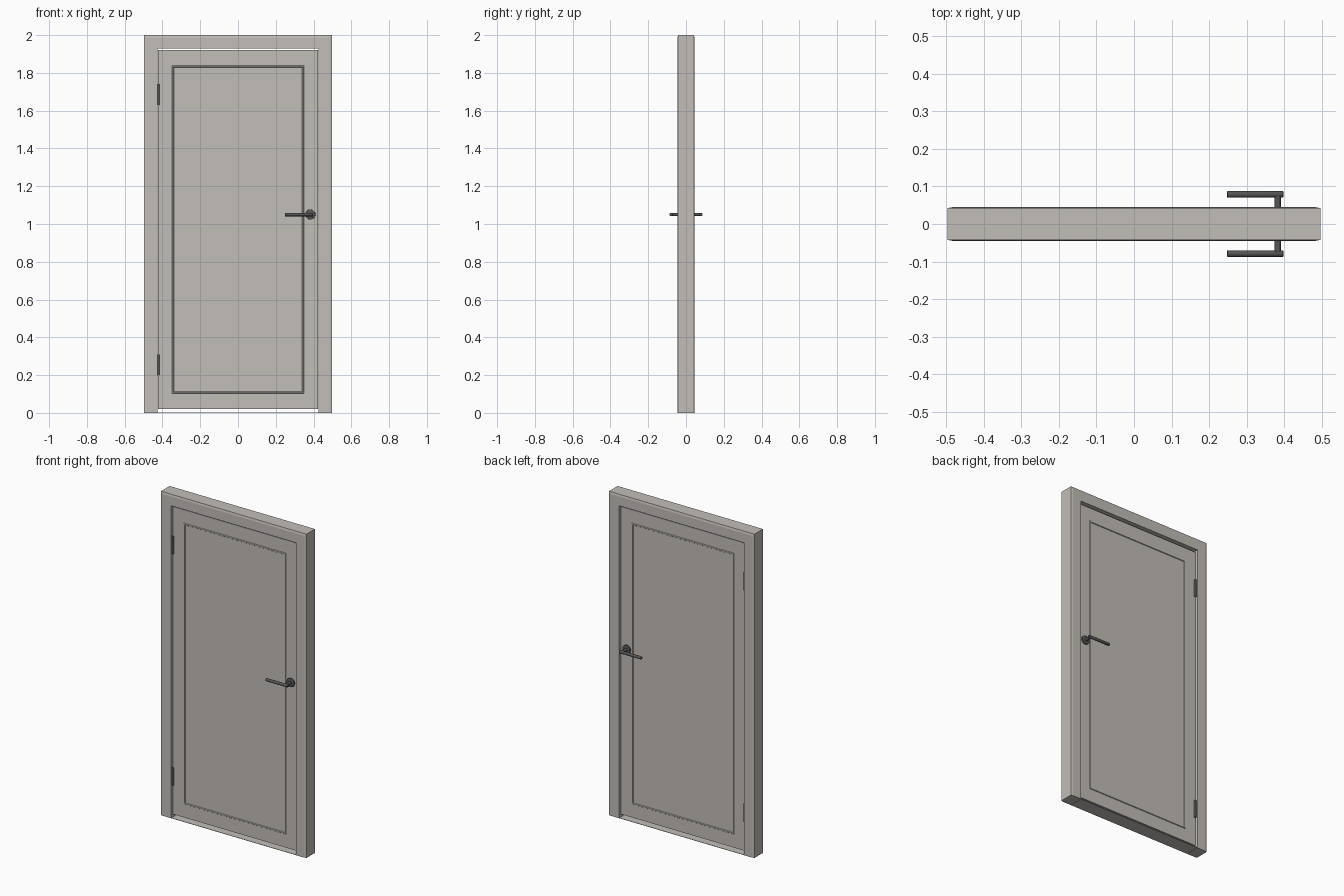
import bpy
import bmesh
from math import pi
from mathutils import Matrix, Vector

default = bpy.data.objects.get("Cube")
if default:
    bpy.data.objects.remove(default, do_unlink=True)


def make_material(name, color):
    mat = bpy.data.materials.new(name)
    mat.use_nodes = True
    mat.diffuse_color = (*color, 1)
    mat.node_tree.nodes["Principled BSDF"].inputs["Base Color"].default_value = (*color, 1)
    return mat


paint = make_material("warm grey paint", (0.54, 0.51, 0.48))
metal = make_material("dark metal", (0.09, 0.09, 0.09))


def finish(name, bm, mat, smooth=False):
    bmesh.ops.recalc_face_normals(bm, faces=bm.faces)
    mesh = bpy.data.meshes.new(name)
    bm.to_mesh(mesh)
    bm.free()
    mesh.materials.append(mat)
    obj = bpy.data.objects.new(name, mesh)
    bpy.context.collection.objects.link(obj)
    if smooth:
        bpy.ops.object.select_all(action="DESELECT")
        obj.select_set(True)
        bpy.context.view_layer.objects.active = obj
        bpy.ops.object.shade_smooth_by_angle()
    return obj


def box(name, center, size, mat):
    bm = bmesh.new()
    bmesh.ops.create_cube(bm, size=1, matrix=Matrix.Translation(center) @ Matrix.Diagonal((*size, 1)))
    return finish(name, bm, mat)


def rod(name, start, end, radius, mat, bevel=0.0):
    """Cylinder between two points, with optionally softened rims."""
    start, end = Vector(start), Vector(end)
    axis = end - start
    bm = bmesh.new()
    bmesh.ops.create_cone(bm, cap_ends=True, segments=24, radius1=radius, radius2=radius, depth=axis.length)
    if bevel:
        rims = [e for e in bm.edges if any(len(f.verts) > 4 for f in e.link_faces)]
        bmesh.ops.bevel(bm, geom=rims, offset=bevel, segments=2, affect="EDGES", profile=0.5)
    turn = axis.to_track_quat("Z", "Y").to_matrix().to_4x4()
    bm.transform(Matrix.Translation((start + end) / 2) @ turn)
    return finish(name, bm, mat, True)


def sweep(name, half_width, bottom, top, profile, mat, closed):
    """Mitred moulding around a rectangle; profile is (inset, y)."""
    bm = bmesh.new()
    rings = []
    for side, upper in ((-1, False), (-1, True), (1, True), (1, False)):
        ring = []
        for inset, y in profile:
            low = bottom + inset if closed else bottom
            ring.append(bm.verts.new((side * (half_width - inset), y, top - inset if upper else low)))
        rings.append(ring)
    pairs = list(zip(rings, rings[1:]))
    if closed:
        pairs.append((rings[-1], rings[0]))
    else:
        bm.faces.new(rings[0])
        bm.faces.new(rings[-1])
    count = len(profile)
    for a, b in pairs:
        for i in range(count):
            j = (i + 1) % count
            bm.faces.new((a[i], a[j], b[j], b[i]))
    return finish(name, bm, mat)


# Frame with a shallow chamfer around its outer edge, and a thin sill
half_depth, half_width, height = 0.045, 0.497, 2.0
frame_profile = [(0, -0.042), (0.013, -half_depth), (0.07, -half_depth),
                 (0.07, half_depth), (0.013, half_depth), (0, 0.042)]
sweep("door_frame", half_width, 0, height, frame_profile, paint, False)
box("sill", (0, 0, 0.001), (0.85, 2 * half_depth, 0.002), paint)

# Door leaf
face = 0.03
box("door_leaf", (0, 0, 0.97), (0.848, 2 * face, 1.90), paint)

# Fittings repeated on both faces
for label, s in (("front", -1), ("back", 1)):
    bead = [(0, s * (face - 0.002)), (0.004, s * (face + 0.004)),
            (0.010, s * (face + 0.004)), (0.014, s * (face - 0.002))]
    sweep(label + "_panel_bead", 0.352, 0.10, 1.84, bead, paint, True)

    # Lever handle
    x, z, reach = 0.383, 1.05, s * 0.079
    rod(label + "_handle_rose", (x, s * (face - 0.002), z), (x, s * (face + 0.008), z), 0.027, metal, 0.002)
    rod(label + "_handle_stem", (x, s * face, z), (x, reach, z), 0.0085, metal)
    rod(label + "_handle_lever", (0.398, reach, z), (0.248, reach, z), 0.009, metal, 0.002)

    # Hinge barrels
    for place, low in (("lower", 0.20), ("upper", 1.63)):
        rod(f"{label}_{place}_hinge", (-0.422, s * face, low), (-0.422, s * face, low + 0.11), 0.007, metal)
